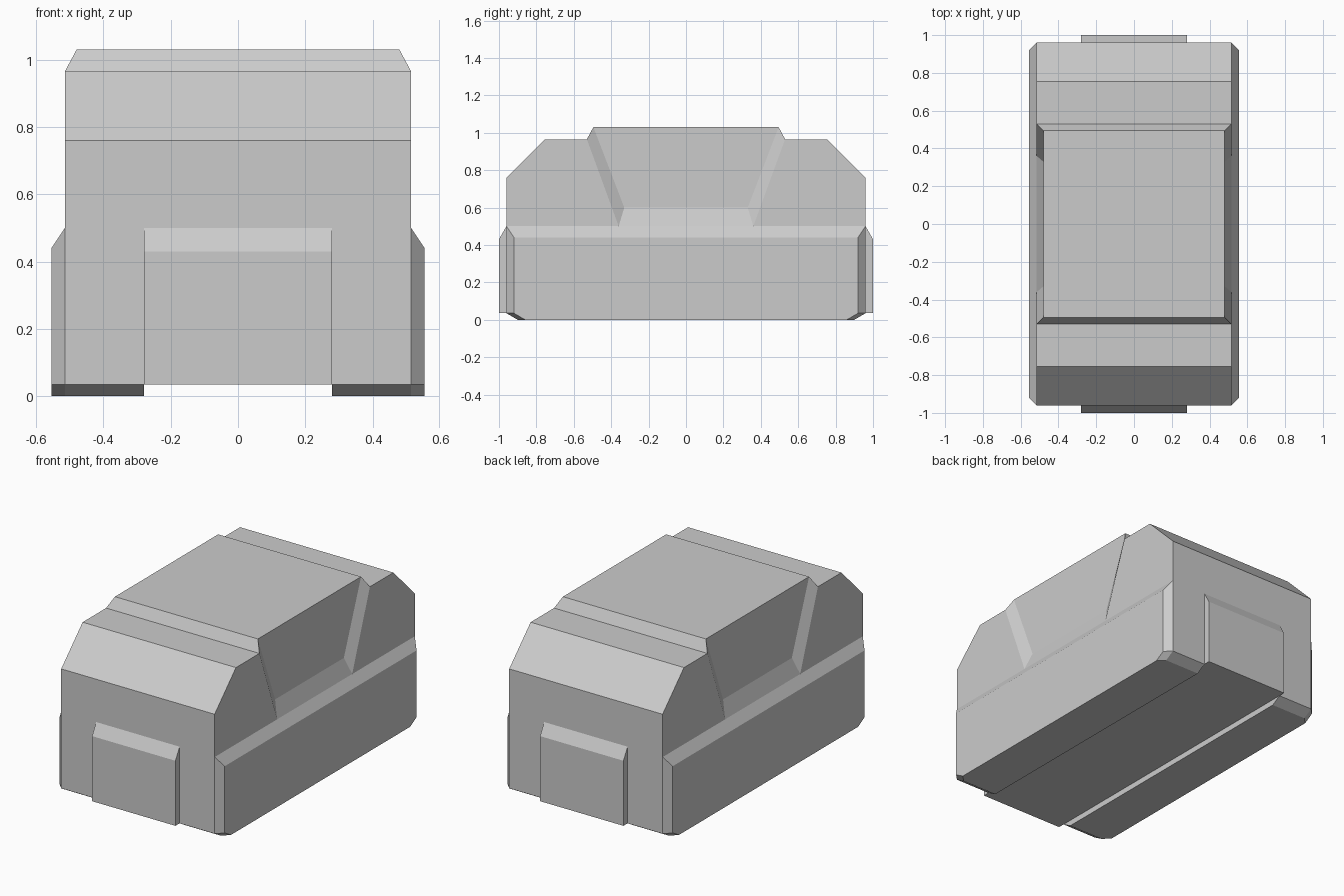
import bpy, bmesh, math

if "Cube" in bpy.data.objects:
    bpy.data.objects.remove(bpy.data.objects["Cube"])


def finish(name, bm):
    bmesh.ops.recalc_face_normals(bm, faces=bm.faces)
    mesh = bpy.data.meshes.new(name)
    bm.to_mesh(mesh)
    bm.free()
    obj = bpy.data.objects.new(name, mesh)
    bpy.context.collection.objects.link(obj)
    return obj


def hull(name, points):
    """Flat-faced convex solid around a few corner points."""
    bm = bmesh.new()
    for p in points:
        bm.verts.new(p)
    bmesh.ops.convex_hull(bm, input=bm.verts)
    bmesh.ops.dissolve_limit(bm, angle_limit=math.radians(1),
                             verts=bm.verts, edges=bm.edges)
    return finish(name, bm)


# Main body: side profile (y, z) with a notch, and the recessed side panel
LOW = 0.035
profile = [(-0.96, LOW), (0.96, LOW), (0.96, 0.76), (0.755, 0.965),
           (0.53, 0.965), (0.36, 0.50), (-0.36, 0.50), (-0.53, 0.965),
           (-0.755, 0.965), (-0.96, 0.76)]
panel = [(0.495, 1.03), (0.33, 0.60), (-0.33, 0.60), (-0.495, 1.03)]
bm = bmesh.new()
sides = []
for s in (1, -1):
    outer = [bm.verts.new((s * 0.515, y, z)) for y, z in profile]
    inner = [bm.verts.new((s * 0.48, y, z)) for y, z in panel]
    bm.faces.new(outer)
    bm.faces.new(inner)
    for i in range(3):  # slanted walls of the recess
        bm.faces.new((outer[4 + i], outer[5 + i], inner[i + 1], inner[i]))
    sides.append((outer, inner))
(ra, rp), (la, lp) = sides
for i in (0, 1, 2, 3, 7, 8, 9):  # underside, ends, slopes and roof ends
    j = (i + 1) % 10
    bm.faces.new((ra[i], ra[j], la[j], la[i]))
# Raised roof with sloped front and back edges
bm.faces.new((ra[4], rp[0], lp[0], la[4]))
bm.faces.new((rp[0], rp[3], lp[3], lp[0]))
bm.faces.new((rp[3], ra[7], la[7], lp[3]))
finish("body", bm)

# Side skirts with chamfered ends and top, and the floor slabs below them
for side, sx in (("right", 1), ("left", -1)):
    skirt, slab = [], []
    for sy in (1, -1):
        for x, y, z in ((0.515, 0.96, LOW), (0.515, 0.96, 0.50),
                        (0.555, 0.92, LOW), (0.555, 0.92, 0.44)):
            skirt.append((sx * x, sy * y, z))
        for x, y in ((0.28, 0.96), (0.515, 0.96), (0.555, 0.92)):
            slab.append((sx * x, sy * y, LOW))
            slab.append((sx * x, sy * (y - 0.06), 0))
    hull(side + "_skirt", skirt)
    hull(side + "_floor_slab", slab)

# End panels with a sloped top
for end, sy in (("front", -1), ("back", 1)):
    hull(end + "_panel", [(x, sy * y, z) for x in (-0.28, 0.28)
                          for y, z in ((0.96, LOW), (0.96, 0.50),
                                       (1.0, LOW), (1.0, 0.43))])
